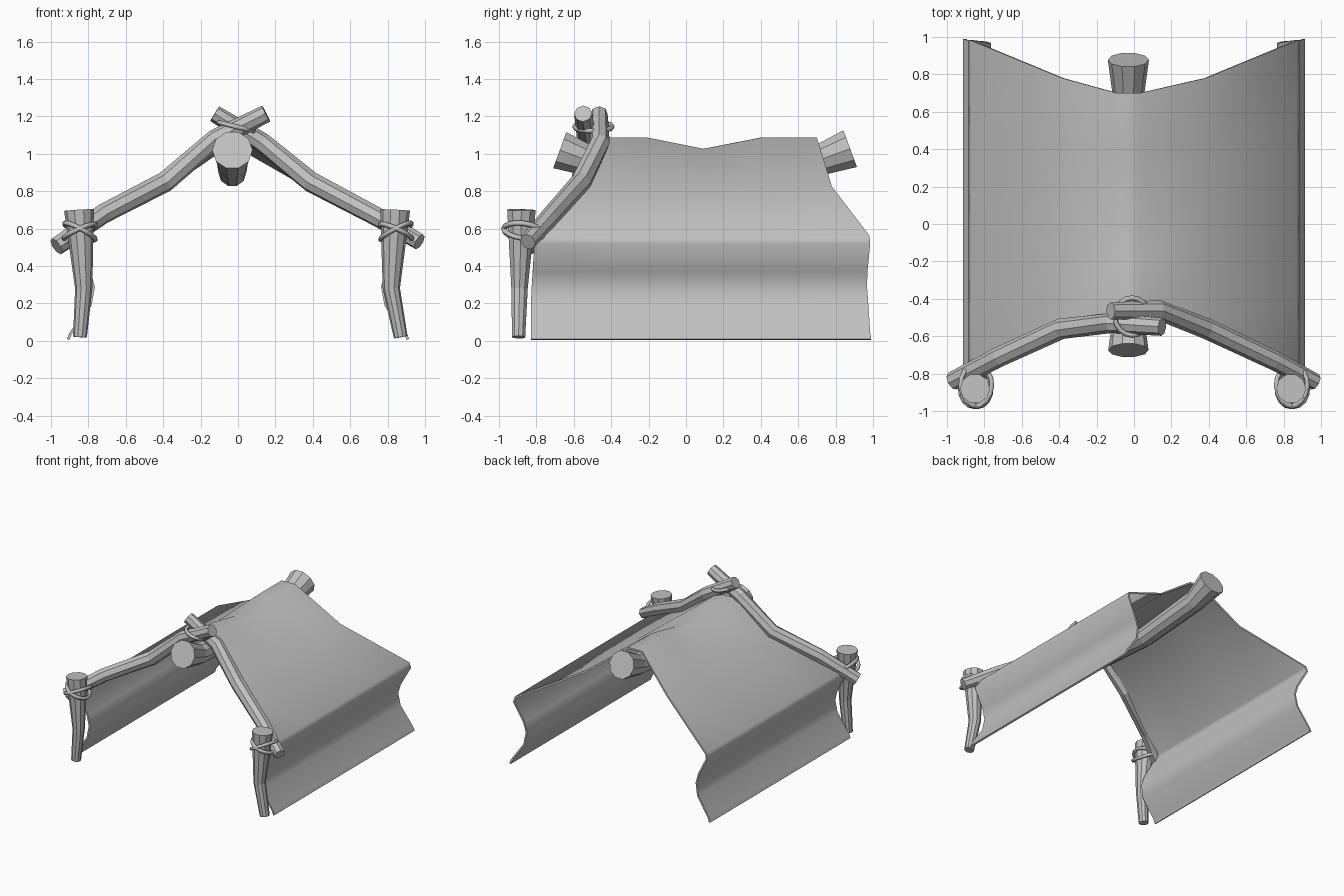
import bpy, bmesh, math
from mathutils import Vector

cube = bpy.data.objects.get("Cube")
if cube:
    bpy.data.objects.remove(cube, do_unlink=True)

grey = bpy.data.materials.new("plain_grey")
grey.use_nodes = True
COLOUR = (0.53, 0.53, 0.53, 1)
grey.diffuse_color = COLOUR
grey.node_tree.nodes["Principled BSDF"].inputs["Base Color"].default_value = COLOUR


def add_object(name, bm):
    bmesh.ops.recalc_face_normals(bm, faces=bm.faces)
    mesh = bpy.data.meshes.new(name)
    bm.to_mesh(mesh)
    bm.free()
    mesh.materials.append(grey)
    obj = bpy.data.objects.new(name, mesh)
    bpy.context.collection.objects.link(obj)
    return obj


def select(obj):
    bpy.ops.object.select_all(action='DESELECT')
    obj.select_set(True)
    bpy.context.view_layer.objects.active = obj


def log(name, path, radii, sides=8):
    """Capped, tapering log swept through the path points."""
    bm = bmesh.new()
    pts = [Vector(p) for p in path]
    rings = []
    for i, (p, r) in enumerate(zip(pts, radii)):
        along = (pts[min(i + 1, len(pts) - 1)] - pts[max(i - 1, 0)]).normalized()
        ref = Vector((0, 0, 1)) if abs(along.z) < 0.9 else Vector((0, 1, 0))
        u = along.cross(ref).normalized()
        v = u.cross(along)
        rings.append([bm.verts.new(p + r * (u * math.cos(a) + v * math.sin(a)))
                      for a in (math.tau * k / sides for k in range(sides))])
    for a, b in zip(rings, rings[1:]):
        for k in range(sides):
            n = (k + 1) % sides
            bm.faces.new((a[k], a[n], b[n], b[k]))
    bm.faces.new(rings[0])
    bm.faces.new(rings[-1])
    return add_object(name, bm)


def rope(name, centre, size, tilt):
    """Thin oval loop of rope, tilted by the given angles in degrees."""
    bpy.ops.mesh.primitive_torus_add(
        major_segments=16, minor_segments=6, major_radius=1, minor_radius=0.14,
        location=centre, rotation=[math.radians(t) for t in tilt])
    obj = bpy.context.object
    obj.name = name
    obj.scale = (size[0], size[1], 0.1)
    obj.data.materials.append(grey)
    select(obj)
    bpy.ops.object.shade_smooth_by_angle(angle=math.radians(65))


# Cloth cover: half section from hem to ridge as x, z, front y, back y
half = [(0.908, 0.008, -0.83, 0.99), (0.895, 0.04, -0.83, 0.985),
        (0.79, 0.19, -0.83, 0.975), (0.772, 0.29, -0.825, 0.968),
        (0.795, 0.37, -0.82, 0.97), (0.877, 0.52, -0.81, 0.985),
        (0.865, 0.56, -0.79, 0.98), (0.38, 0.82, -0.55, 0.78)]
ridge = [(-0.09, 1.08, -0.47, 0.70), (0.03, 1.08, -0.46, 0.70)]
section = [(-x, z, f, b) for x, z, f, b in half] + ridge + half[::-1]
columns = [0, 0.22, 0.48, 0.74, 1]
bm = bmesh.new()
grid = []
for x, z, front, back in section:
    row = []
    for t in columns:
        sag = 0.06 if t == 0.48 and z > 1 else 0
        row.append(bm.verts.new((x, front + (back - front) * t, z - sag)))
    grid.append(row)
for a, b in zip(grid, grid[1:]):
    for j in range(len(columns) - 1):
        bm.faces.new((a[j], a[j + 1], b[j + 1], b[j]))
cloth = add_object("cloth_cover", bm)
thick = cloth.modifiers.new("thickness", 'SOLIDIFY')
thick.thickness = 0.014
thick.offset = 0
select(cloth)
bpy.ops.object.modifier_apply(modifier=thick.name)
bpy.ops.object.shade_smooth_by_angle(angle=math.radians(70))

# Ridge beam, sagging under the cloth
log("ridge_beam",
    [(-0.03, -0.675, 1.02), (-0.03, -0.47, 0.945), (-0.03, 0.1, 0.90),
     (-0.03, 0.68, 0.955), (-0.03, 0.878, 1.028)],
    [0.108, 0.08, 0.075, 0.083, 0.11], 10)

# Bent front rafters that cross above the beam
log("right_rafter",
    [(-0.97, -0.84, 0.505), (-0.72, -0.71, 0.68), (-0.39, -0.56, 0.85),
     (-0.12, -0.53, 1.08), (0.15, -0.55, 1.215)],
    [0.05, 0.054, 0.056, 0.053, 0.048])
log("left_rafter",
    [(0.97, -0.845, 0.53), (0.75, -0.73, 0.66), (0.39, -0.56, 0.85),
     (0.13, -0.46, 1.06), (-0.125, -0.465, 1.215)],
    [0.045, 0.052, 0.056, 0.053, 0.046])

# Front posts, driven in narrow end down
for side, sx, xs in (("right", -1, (0.845, 0.825, 0.85)),
                     ("left", 1, (0.87, 0.82, 0.84))):
    log(side + "_post",
        [(sx * xs[0], -0.895, 0.02), (sx * xs[1], -0.89, 0.28),
         (sx * xs[2], -0.88, 0.70)],
        [0.037, 0.046, 0.08], 10)
    # Crossed rope lashings on each post
    for k, lean in enumerate((28, -24)):
        rope(f"{side}_lashing_{k + 1}", (sx * 0.845, -0.868, 0.585),
             (0.093, 0.108), (-8, lean * -sx, 0))

# Rope lashing where the rafters cross
rope("ridge_lashing", (-0.01, -0.495, 1.145), (0.095, 0.1), (0, 14, 0))
